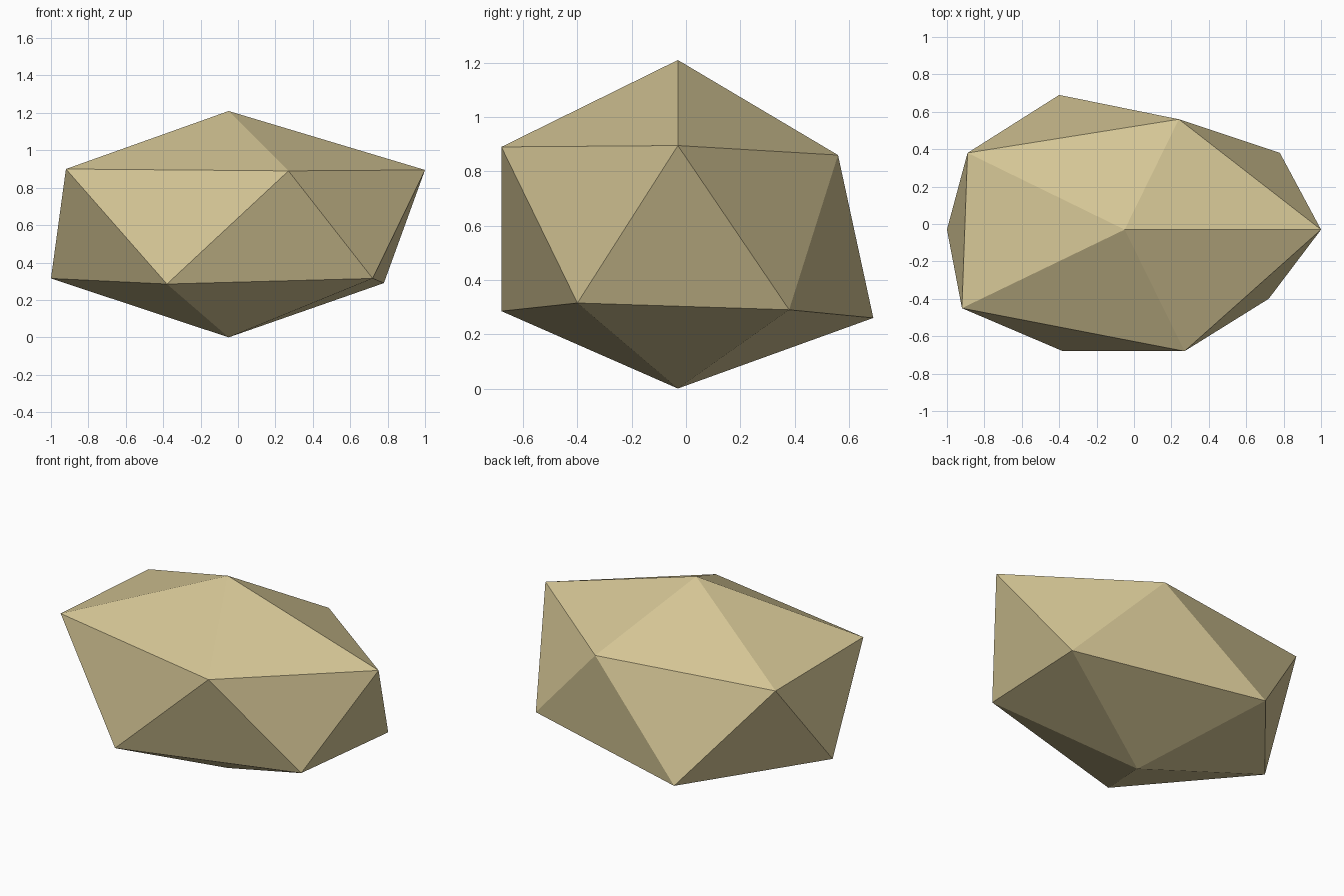
import bpy
import bmesh

cube = bpy.data.objects.get("Cube")
if cube:
    bpy.data.objects.remove(cube, do_unlink=True)

# Sandy stone colour
stone = bpy.data.materials.new("sandy_stone")
stone.use_nodes = True
colour = (0.66, 0.56, 0.30, 1)
stone.diffuse_color = colour
shader = stone.node_tree.nodes["Principled BSDF"]
shader.inputs["Base Color"].default_value = colour
shader.inputs["Roughness"].default_value = 0.9

# Rock corners: two staggered rings of five between a peak and a base point
peak = (-0.05, -0.03, 1.21)
base = (-0.05, -0.03, 0)
upper_ring = [(1, -0.03, 0.895), (0.24, 0.56, 0.86), (-0.89, 0.38, 0.87),
              (-0.92, -0.45, 0.90), (0.27, -0.68, 0.89)]
lower_ring = [(0.78, 0.38, 0.29), (-0.40, 0.69, 0.26), (-1, -0.03, 0.315),
              (-0.38, -0.68, 0.285), (0.72, -0.40, 0.315)]

bm = bmesh.new()
top, bottom = bm.verts.new(peak), bm.verts.new(base)
upper = [bm.verts.new(p) for p in upper_ring]
lower = [bm.verts.new(p) for p in lower_ring]

# Cap, two bands of side facets, and underside
count = len(upper)
for i in range(count):
    j = (i + 1) % count
    bm.faces.new((top, upper[i], upper[j]))
    bm.faces.new((upper[i], lower[i], upper[j]))
    bm.faces.new((lower[i], lower[j], upper[j]))
    bm.faces.new((bottom, lower[j], lower[i]))
bmesh.ops.recalc_face_normals(bm, faces=bm.faces)

mesh = bpy.data.meshes.new("rock")
bm.to_mesh(mesh)
bm.free()
mesh.materials.append(stone)
rock = bpy.data.objects.new("rock", mesh)
bpy.context.collection.objects.link(rock)
